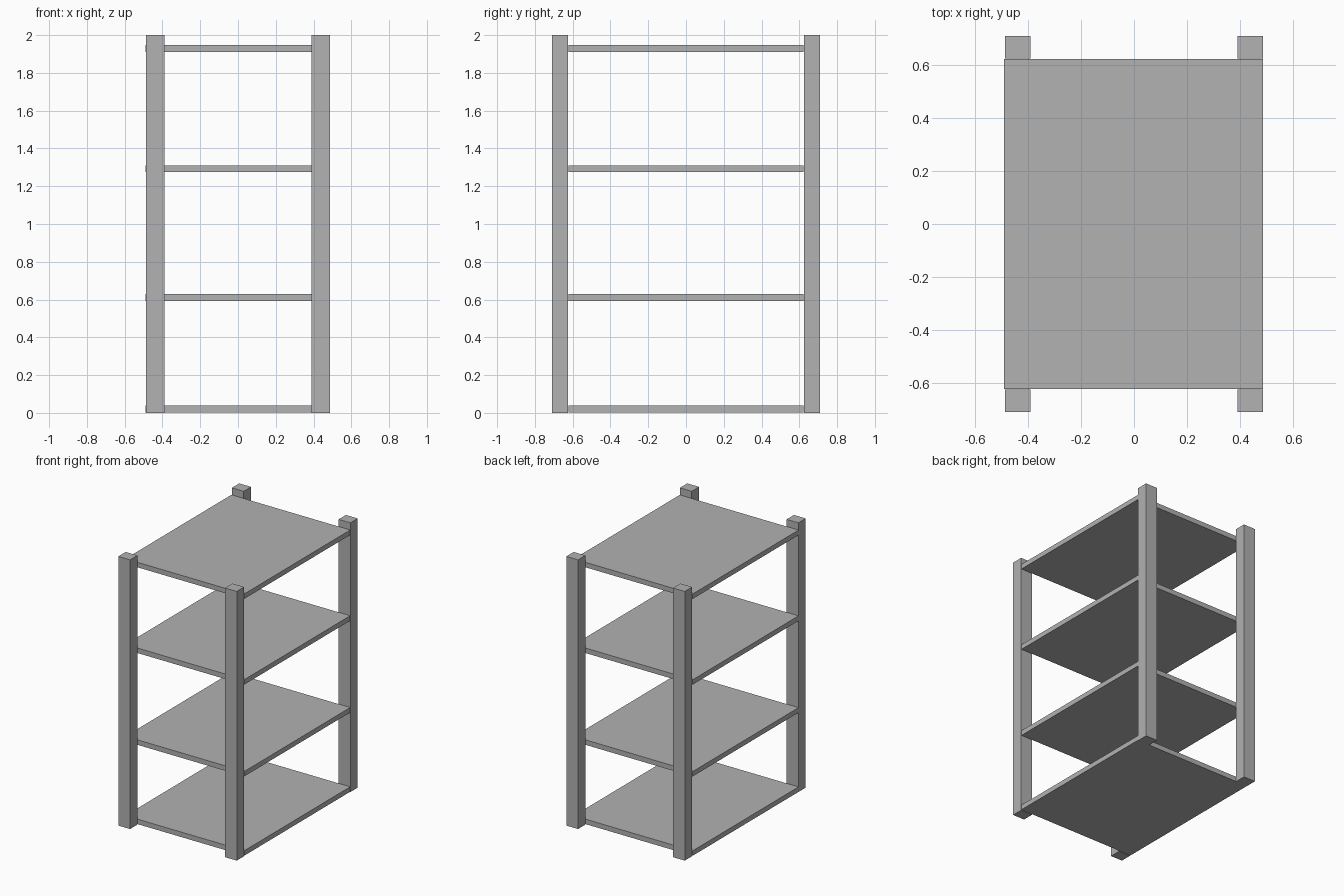
import bpy
import bmesh
from mathutils import Matrix, Vector

cube = bpy.data.objects.get("Cube")
if cube:
    bpy.data.objects.remove(cube, do_unlink=True)

# Single grey finish
grey = bpy.data.materials.new("plain_grey")
grey.use_nodes = True
colour = (0.445, 0.445, 0.445, 1)
grey.diffuse_color = colour
grey.node_tree.nodes["Principled BSDF"].inputs["Base Color"].default_value = colour


def box(name, low, high):
    """Flat-faced box between two opposite corners."""
    low, high = Vector(low), Vector(high)
    size = high - low
    mesh = bpy.data.meshes.new(name)
    bm = bmesh.new()
    bmesh.ops.create_cube(bm, size=1, matrix=Matrix.Diagonal((*size, 1)))
    bm.to_mesh(mesh)
    bm.free()
    mesh.materials.append(grey)
    obj = bpy.data.objects.new(name, mesh)
    obj.location = (low + high) / 2
    bpy.context.collection.objects.link(obj)
    return obj


# Corner posts, standing just outside the shelf ends
INNER_X, OUTER_X = 0.39, 0.487
INNER_Y, OUTER_Y = 0.624, 0.71
HEIGHT = 2.0
for side, sx in (("left", 1), ("right", -1)):
    for end, sy in (("front", -1), ("back", 1)):
        xs = sorted((sx * INNER_X, sx * OUTER_X))
        ys = sorted((sy * INNER_Y, sy * OUTER_Y))
        box(f"{end}_{side}_post", (xs[0], ys[0], 0), (xs[1], ys[1], HEIGHT))

# Four thin shelves
SHELF_THICKNESS = 0.037
SHELF_Y = 0.622
for name, z in (("bottom", 0.003), ("lower", 0.592), ("upper", 1.274), ("top", 1.911)):
    box(f"{name}_shelf", (-0.49, -SHELF_Y, z), (OUTER_X, SHELF_Y, z + SHELF_THICKNESS))
